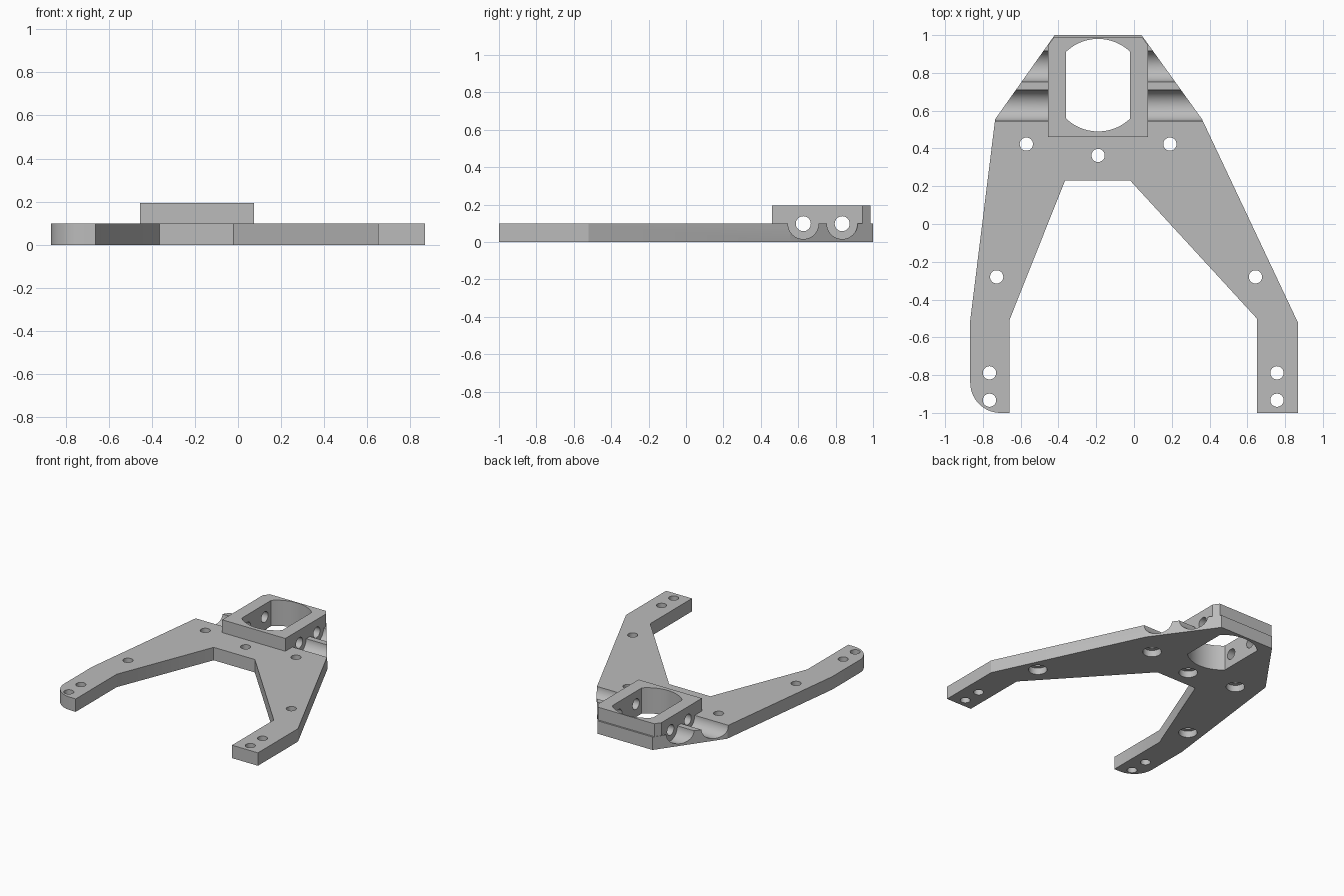
import bpy
import bmesh
from math import pi, sin, cos, asin, radians
from mathutils import Matrix

cube = bpy.data.objects.get("Cube")
if cube:
    bpy.data.objects.remove(cube, do_unlink=True)

MID = -0.19      # centre line of the raised block
PLATE = 0.098    # plate thickness
TOP = 0.195      # top of the block


def add_object(name, bm):
    bmesh.ops.recalc_face_normals(bm, faces=bm.faces[:])
    mesh = bpy.data.meshes.new(name)
    bm.to_mesh(mesh)
    bm.free()
    obj = bpy.data.objects.new(name, mesh)
    bpy.context.collection.objects.link(obj)
    return obj


def prism(name, outline, z0, z1):
    bm = bmesh.new()
    face = bm.faces.new([bm.verts.new((x, y, z0)) for x, y in outline])
    new = bmesh.ops.extrude_face_region(bm, geom=[face])["geom"]
    verts = [v for v in new if isinstance(v, bmesh.types.BMVert)]
    bmesh.ops.translate(bm, verts=verts, vec=(0, 0, z1 - z0))
    return add_object(name, bm)


def cylinder(name, centre, radius, depth, along_x=False):
    bm = bmesh.new()
    turn = Matrix.Rotation(pi / 2, 4, "Y") if along_x else Matrix.Identity(4)
    bmesh.ops.create_cone(bm, cap_ends=True, segments=48, radius1=radius,
                          radius2=radius, depth=depth,
                          matrix=Matrix.Translation(centre) @ turn)
    return add_object(name, bm)


def arc(cx, cy, r, start, end, steps=14):
    return [(cx + r * cos(start + (end - start) * i / steps),
             cy + r * sin(start + (end - start) * i / steps))
            for i in range(steps + 1)]


def combine(target, tool, operation="DIFFERENCE"):
    tool.hide_render = True
    mod = target.modifiers.new("shape", "BOOLEAN")
    mod.operation = operation
    mod.solver = "EXACT"
    mod.object = tool
    bpy.context.view_layer.objects.active = target
    bpy.ops.object.modifier_apply(modifier=mod.name)
    bpy.data.objects.remove(tool, do_unlink=True)


# Forked base plate with one rounded foot
outline = [(-0.867, -0.51), (-0.735, 0.555), (-0.42, 1), (0.04, 1),
           (0.36, 0.555), (0.867, -0.52), (0.867, -1), (0.65, -1),
           (0.65, -0.5), (-0.02, 0.23), (-0.365, 0.23), (-0.66, -0.51),
           (-0.66, -1)]
outline += arc(-0.707, -0.84, 0.16, -pi / 2, -pi)
bracket = prism("forked_bracket", outline, 0, PLATE)

# Rod grooves on both sides of the block
for y in (0.627, 0.835):
    for side in (-1, 1):
        combine(bracket, cylinder("groove", (MID + side * 0.565, y, PLATE),
                                  0.082, 0.6, True))

# Raised block with clipped back corners
half = [(0.265, 0.46), (0.265, 0.945), (0.235, 0.987)]
block = [(MID + x, y) for x, y in half]
block += [(MID - x, y) for x, y in reversed(half)]
combine(bracket, prism("block", block, PLATE / 2, TOP), "UNION")

# Opening with straight sides and round ends
a = asin(0.17 / 0.245)
opening = arc(MID, 0.735, 0.245, pi / 2 - a, pi / 2 + a, 20)
opening += arc(MID, 0.735, 0.245, 1.5 * pi - a, 1.5 * pi + a, 20)
combine(bracket, prism("opening", opening, -0.1, 0.4))

# Rod holes through the block
for y in (0.627, 0.835):
    combine(bracket, cylinder("rod_hole", (MID, y, PLATE), 0.04, 1.6, True))

# Screw holes, the upper five counterbored from below
counterbored = [(-0.57, 0.423), (MID, 0.363), (0.19, 0.423),
                (-0.727, -0.28), (0.643, -0.28)]
plain = [(x, y) for x in (-0.765, 0.757) for y in (-0.788, -0.933)]
for x, y in counterbored + plain:
    combine(bracket, cylinder("screw_hole", (x, y, 0.05), 0.035, 0.4))
for x, y in counterbored:
    combine(bracket, cylinder("counterbore", (x, y, 0), 0.065, 0.1))

# Single grey finish
grey = bpy.data.materials.new("plain_grey")
grey.use_nodes = True
colour = (0.5, 0.5, 0.5, 1)
grey.diffuse_color = colour
grey.node_tree.nodes["Principled BSDF"].inputs["Base Color"].default_value = colour
bracket.data.materials.clear()
bracket.data.materials.append(grey)
for poly in bracket.data.polygons:
    poly.material_index = 0

bpy.ops.object.select_all(action="DESELECT")
bracket.select_set(True)
bpy.context.view_layer.objects.active = bracket
bpy.ops.object.shade_smooth_by_angle(angle=radians(25))
